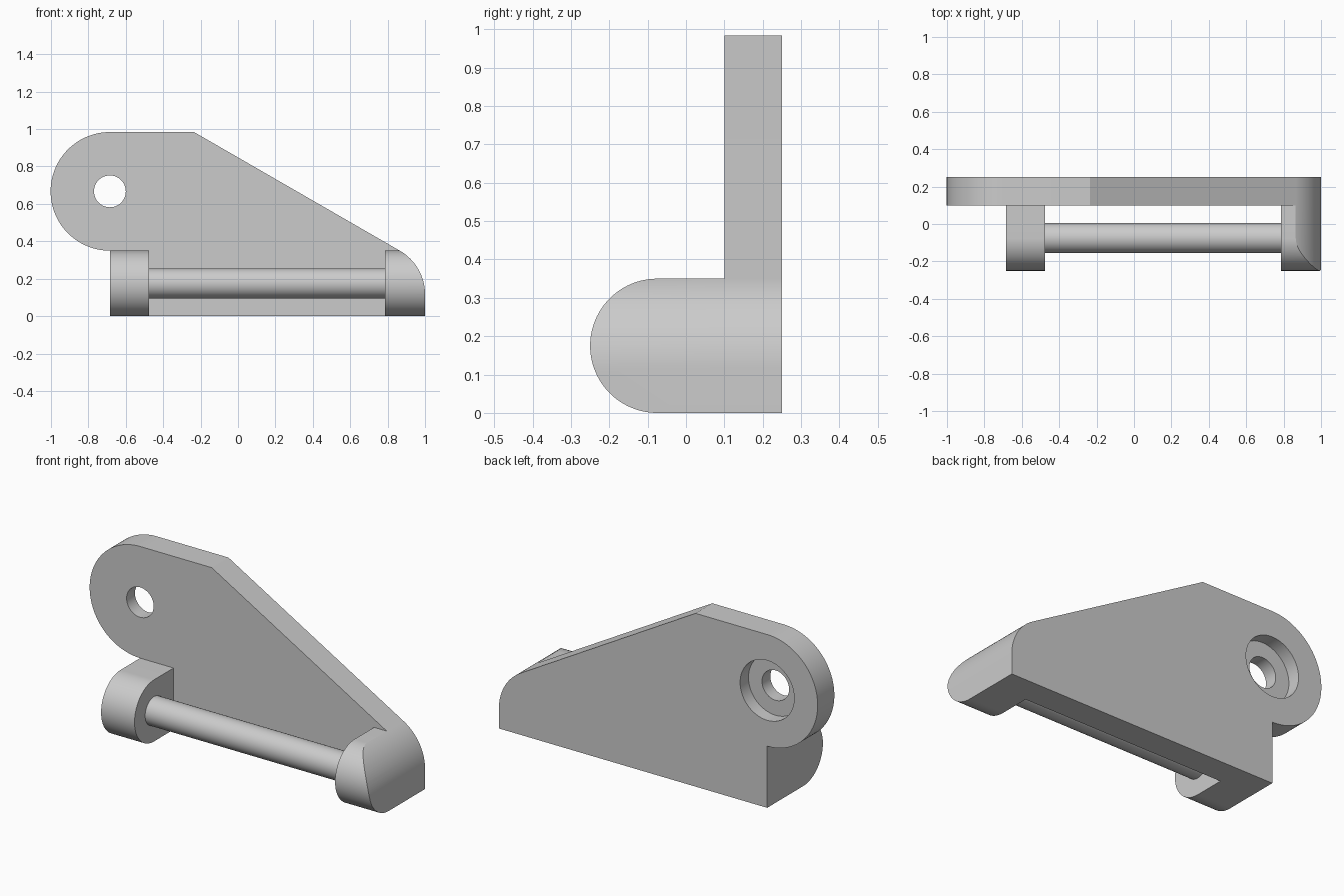
import bpy, bmesh
from math import sin, cos, radians
from mathutils import Matrix

if "Cube" in bpy.data.objects:
    bpy.data.objects.remove(bpy.data.objects["Cube"], do_unlink=True)

GREY = (0.6, 0.6, 0.6, 1)
mat = bpy.data.materials.new("light grey")
mat.use_nodes = True
mat.diffuse_color = GREY
mat.node_tree.nodes["Principled BSDF"].inputs["Base Color"].default_value = GREY

BACK, FACE = 0.25, 0.10        # plate back and front, along y
LUG_R, LUG_Y = 0.175, -0.075   # lug rounding and pin axis
EYE = (-0.685, 0.667)          # eye centre in x, z


def arc(cx, cy, r, start, end, n):
    angles = [radians(start + (end - start) * i / n) for i in range(n + 1)]
    return [(cx + r * cos(a), cy + r * sin(a)) for a in angles]


def prism(name, outline, lo, hi, axis):
    """Extrude a flat outline along x (outline in y, z) or y (outline in x, z)."""
    place = (lambda p: (lo, *p)) if axis == "x" else (lambda p: (p[0], lo, p[1]))
    step = (hi - lo, 0, 0) if axis == "x" else (0, hi - lo, 0)
    bm = bmesh.new()
    face = bm.faces.new([bm.verts.new(place(p)) for p in outline])
    out = bmesh.ops.extrude_face_region(bm, geom=[face], use_keep_orig=True)
    bmesh.ops.translate(bm, vec=step, verts=[v for v in out["geom"] if isinstance(v, bmesh.types.BMVert)])
    bmesh.ops.recalc_face_normals(bm, faces=bm.faces[:])
    mesh = bpy.data.meshes.new(name)
    bm.to_mesh(mesh)
    bm.free()
    mesh.materials.append(mat)
    ob = bpy.data.objects.new(name, mesh)
    bpy.context.collection.objects.link(ob)
    return ob


def boolean(ob, cutter, operation):
    """Apply a boolean and remove its cutter."""
    mod = ob.modifiers.new("cut", "BOOLEAN")
    mod.object, mod.operation, mod.solver = cutter, operation, "EXACT"
    bpy.context.view_layer.objects.active = ob
    bpy.ops.object.modifier_apply(modifier=mod.name)
    bpy.data.objects.remove(cutter, do_unlink=True)


# Side outline: round eye, sloping top edge, rounded toe
plate_outline = ([(-0.685, 0), (1, 0)]
                 + arc(0.73, 0.116, 0.27, 0, 60, 24)
                 + [(-0.235, 0.984)]
                 + arc(*EYE, 0.317, 90, 270, 64))
plate = prism("side_plate", plate_outline, FACE, BACK, "y")

# Through hole, with a counterbore from the back
boolean(plate, prism("hole_cutter", arc(*EYE, 0.085, 0, 354, 59), 0, 0.5, "y"), "DIFFERENCE")
boolean(plate, prism("bore_cutter", arc(*EYE, 0.17, 0, 354, 59), 0.175, 0.5, "y"), "DIFFERENCE")

# Round-nosed lugs; the left one follows the plate's toe
lug_outline = [(FACE, 0), (FACE, 2 * LUG_R)] + arc(LUG_Y, LUG_R, LUG_R, 90, 270, 48)
right_lug = prism("right_lug", lug_outline, -0.685, -0.475, "x")
left_lug = prism("left_lug", lug_outline, 0.785, 1.1, "x")
boolean(left_lug, prism("toe_cutter", plate_outline, -0.5, 0.5, "y"), "INTERSECT")

# Pin between the lugs
pin = prism("pin", arc(LUG_Y, LUG_R, 0.08, 0, 352.5, 47), -0.475, 0.785, "x")

for ob in (plate, right_lug, left_lug, pin):
    bpy.ops.object.select_all(action="DESELECT")
    ob.select_set(True)
    bpy.context.view_layer.objects.active = ob
    bpy.ops.object.shade_smooth_by_angle(angle=radians(25))
